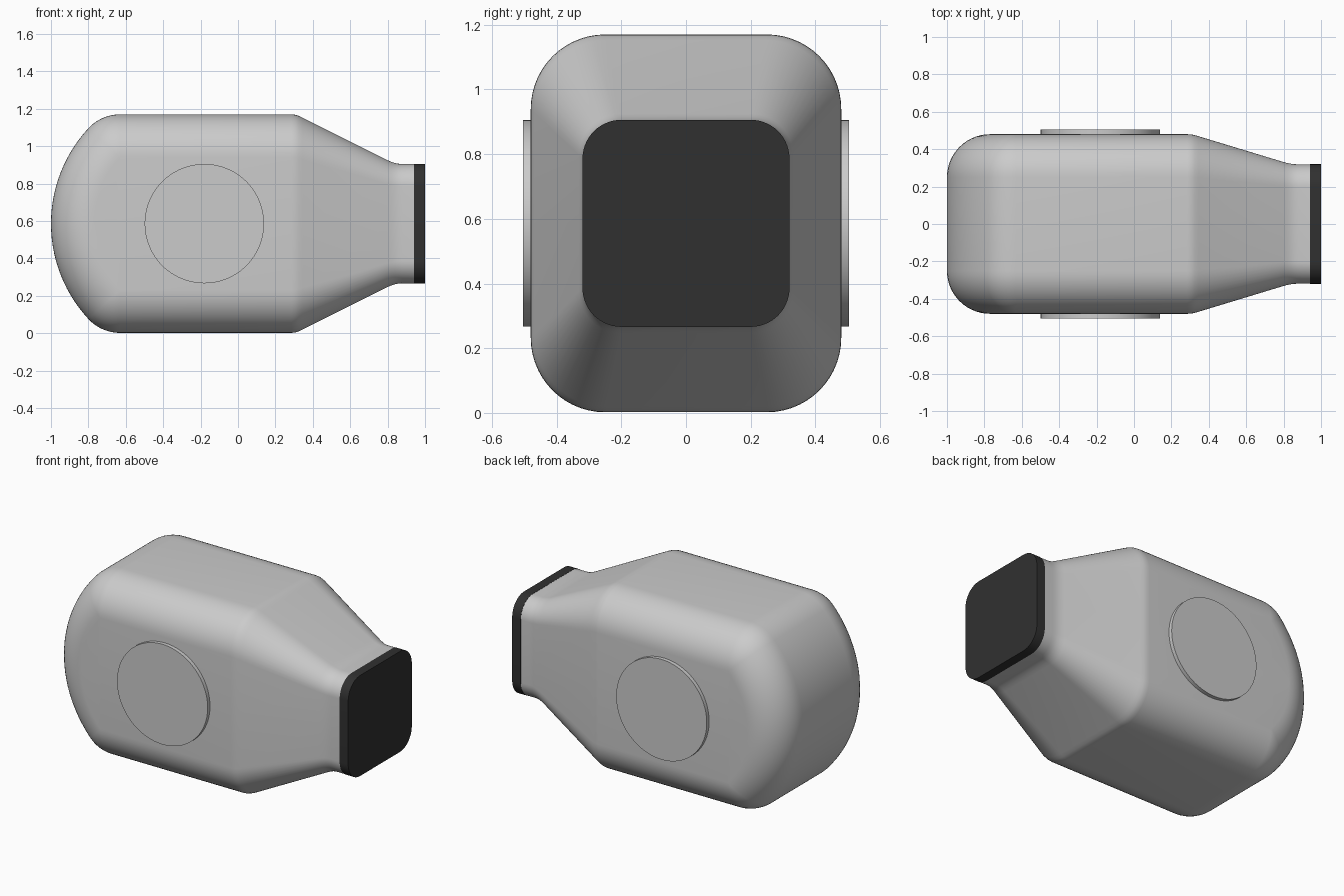
import bpy, bmesh
from math import sin, cos, asin, pi, radians

if "Cube" in bpy.data.objects:
    bpy.data.objects.remove(bpy.data.objects["Cube"])

ZC = 0.586            # centre height
HZ, HY, R = 0.584, 0.48, 0.23      # body half sizes and edge radius
NECK, NR = 0.319, 0.12             # neck half size and corner radius
BACK = 0.75                        # radius of the curved back
N = 14


def finish(bm, name, color=None):
    bmesh.ops.remove_doubles(bm, verts=bm.verts, dist=1e-4)
    bmesh.ops.dissolve_degenerate(bm, edges=bm.edges, dist=1e-5)
    bmesh.ops.holes_fill(bm, edges=[e for e in bm.edges if e.is_boundary], sides=0)
    bmesh.ops.recalc_face_normals(bm, faces=bm.faces)
    me = bpy.data.meshes.new(name)
    bm.to_mesh(me)
    bm.free()
    ob = bpy.data.objects.new(name, me)
    bpy.context.collection.objects.link(ob)
    if color:
        mat = bpy.data.materials.new(name)
        mat.diffuse_color = color
        mat.use_nodes = True
        mat.node_tree.nodes["Principled BSDF"].inputs["Base Color"].default_value = mat.diffuse_color
        me.materials.append(mat)
    bpy.ops.object.select_all(action='DESELECT')
    ob.select_set(True)
    bpy.context.view_layer.objects.active = ob
    bpy.ops.object.shade_smooth_by_angle(angle=radians(35))
    return ob


def quarters(bm, sections):
    """Skin quarter sections and mirror them in y and z."""
    for sy in (1, -1):
        for sz in (1, -1):
            grid = [[bm.verts.new((x, sy * y, ZC + sz * z)) for x, y, z in s]
                    for s in sections]
            for a, b in zip(grid, grid[1:]):
                for j in range(len(a) - 1):
                    q = [a[j], b[j], b[j + 1], a[j + 1]]
                    bm.faces.new(q if sy * sz > 0 else q[::-1])


def quarter(px, pz, nx, nz, hy, r):
    """Quarter section: core point pushed out along (nx, nz), rounded into the side."""
    pts = [(px + nx * r, 0, pz + nz * r)]
    for k in range(N + 1):
        t = pi / 2 * k / N
        pts.append((px + nx * r * cos(t), hy - r + r * sin(t), pz + nz * r * cos(t)))
    return pts + [(px, hy, 0)]


def straight(x, hy, hz, r):
    return quarter(x, hz - r, 0, 1, hy, r)


# Body: curved back, rounded corner, straight middle, taper, neck
core = BACK - R
amax = asin((HZ - R) / core)
sections = []
for i in range(N + 1):
    a = amax * i / N
    sections.append(quarter(-1 + BACK - core * cos(a), core * sin(a), -cos(a), sin(a), HY, R))
cx = -1 + BACK - core * cos(amax)
for i in range(1, N + 1):
    a = amax + (pi / 2 - amax) * i / N
    sections.append(quarter(cx, HZ - R, -cos(a), sin(a), HY, R))


def taper(f):
    return (HY + (NECK - HY) * f, HZ + (NECK - HZ) * f, R + (NR - R) * f)


for x, f in ((0.285, 0), (0.305, 0.006), (0.325, 0.03), (0.345, 0.067),
             (0.80, 0.925), (0.82, 0.957), (0.84, 0.982), (0.86, 0.996),
             (0.88, 1), (0.94, 1)):
    sections.append(straight(x, *taper(f)))
bm = bmesh.new()
quarters(bm, sections)
finish(bm, "body")

# Dark end cap
bm = bmesh.new()
quarters(bm, [straight(x, NECK + 0.001, NECK + 0.001, NR) for x in (0.94, 1.0)])
finish(bm, "end_cap", (0.03, 0.03, 0.03, 1))

# Round side discs
for side, name in ((-1, "front_disc"), (1, "back_disc")):
    bpy.ops.mesh.primitive_cylinder_add(vertices=96, radius=0.319, depth=0.035,
                                        location=(-0.18, side * 0.4865, ZC),
                                        rotation=(pi / 2, 0, 0))
    bpy.context.object.name = name
    bpy.ops.object.shade_smooth_by_angle(angle=radians(35))
